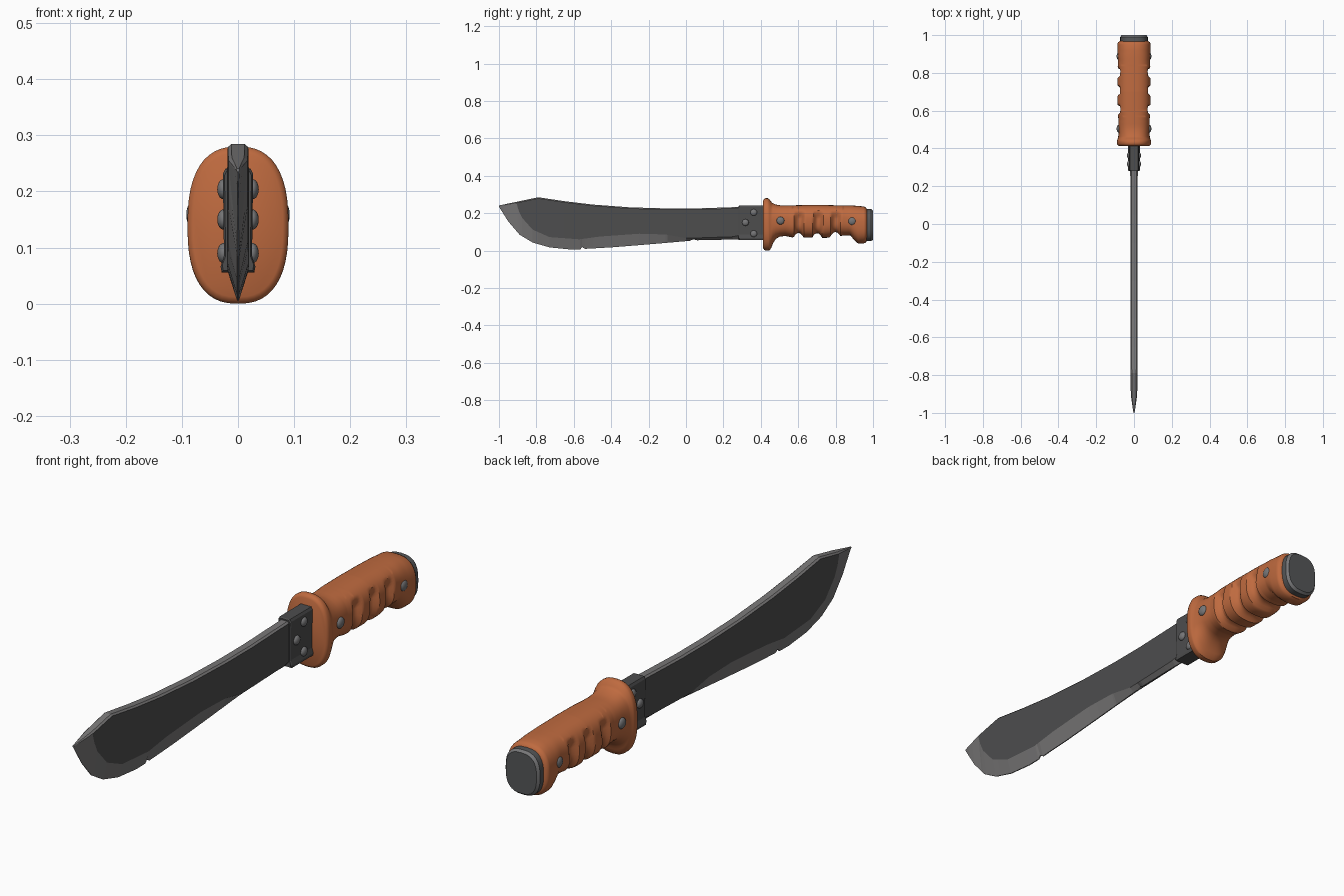
import bpy, bmesh, math

if "Cube" in bpy.data.objects:
    bpy.data.objects.remove(bpy.data.objects["Cube"])


def mat(name, rgb):
    m = bpy.data.materials.new(name)
    m.diffuse_color = (*rgb, 1)
    m.use_nodes = True
    m.node_tree.nodes["Principled BSDF"].inputs["Base Color"].default_value = m.diffuse_color
    return m


DARK = mat("dark steel", (0.075, 0.075, 0.076))
LIGHT = mat("light steel", (0.19, 0.185, 0.186))
ORANGE = mat("orange grip", (0.52, 0.145, 0.05))
RIVET = mat("rivet grey", (0.18, 0.18, 0.185))
CAP = mat("cap grey", (0.09, 0.094, 0.097))


def lerp(table, y):
    """Linear lookup in a table of (y, value) pairs."""
    for (a, va), (b, vb) in zip(table, table[1:]):
        if y <= b:
            f = max(0, (y - a) / (b - a))
            return va + (vb - va) * f
    return table[-1][1]


def loft(name, rings, mats, rule=None, smooth=None):
    """Skin closed rings of points; rule(ring, side) picks the material."""
    bm = bmesh.new()
    vs = [[bm.verts.new(p) for p in r] for r in rings]
    n = len(rings[0])
    for i in range(len(vs) - 1):
        for j in range(n):
            k = (j + 1) % n
            f = bm.faces.new((vs[i][j], vs[i][k], vs[i + 1][k], vs[i + 1][j]))
            if rule:
                f.material_index = rule(i, j)
    bm.faces.new(vs[0])
    bm.faces.new(vs[-1])
    bmesh.ops.recalc_face_normals(bm, faces=bm.faces)
    me = bpy.data.meshes.new(name)
    bm.to_mesh(me)
    bm.free()
    ob = bpy.data.objects.new(name, me)
    bpy.context.collection.objects.link(ob)
    for m in mats:
        me.materials.append(m)
    if smooth:
        bpy.ops.object.select_all(action='DESELECT')
        ob.select_set(True)
        bpy.context.view_layer.objects.active = ob
        bpy.ops.object.shade_smooth_by_angle(angle=math.radians(smooth))
    return ob


def oval(y, w, zb, zt, n=40, e=2.5):
    """Rounded-rectangle ring in the xz plane."""
    pts = []
    for i in range(n):
        a = 2 * math.pi * i / n
        c, s = math.cos(a), math.sin(a)
        pts.append((w * math.copysign(abs(c) ** (2 / e), c), y,
                    (zt + zb) / 2 + (zt - zb) / 2 * math.copysign(abs(s) ** (2 / e), s)))
    return pts


# Blade: spine line, grind line and cutting edge along y
spine = [(-1, .241), (-.79, .285), (-.65, .264), (-.5, .246), (-.3, .231),
         (-.1, .225), (.05, .225), (.2, .23), (.42, .238)]
grind = [(-1, .237), (-.905, .25), (-.895, .215), (-.877, .176), (-.82, .112), (-.73, .072),
         (-.57, .06), (-.46, .075), (-.25, .09), (-.11, .086), (0, .066), (.07, .068),
         (.25, .074), (.28, .08), (.42, .08)]
edge = [(-1, .234), (-.975, .195), (-.95, .155), (-.89, .085), (-.82, .043), (-.73, .017),
        (-.62, .006), (-.565, .007), (-.555, .018), (-.54, .009), (-.4, .017), (-.2, .033),
        (.02, .052), (.04, .06), (.06, .055), (.2, .058), (.42, .058)]
thick = [(-1, .003), (-.905, .017), (-.7, .019), (.42, .02)]
ys = sorted({p[0] for t in (spine, grind, edge) for p in t})
rings = []
for y in ys:
    s, g, e, t = (lerp(k, y) for k in (spine, grind, edge, thick))
    half = [(t * .65, s), (t, s - min(.006, (s - g) * .5)), (t, g), (t * .1, e)]
    rings.append([(x, y, z) for x, z in half] + [(-x, y, z) for x, z in reversed(half)])
loft("blade", rings, [LIGHT, DARK], lambda i, j: 1 if j in (1, 5) and ys[i] > -.91 else 0)

# Riveted collar plate, flared slightly at its foot
rings = []
for y, g in ((.28, .003), (.285, 0), (.42, 0)):
    half = [(.022 - g, .241 - g), (.027 - g, .232 - g), (.025 - g, .085),
            (.031 - g, .066 + g), (.029 - g, .056 + g)]
    rings.append([(x, y, z) for x, z in half] + [(-x, y, z) for x, z in reversed(half)])
loft("collar_plate", rings, [DARK])

# Grip with guard flange, finger grooves and flared butt
top = [(.413, .268), (.418, .276), (.425, .28), (.438, .28), (.448, .272), (.46, .256),
       (.48, .246), (.51, .241), (.7, .244), (.9, .24), (.95, .236), (.962, .23), (.968, .22)]
bottom = [(.413, .012), (.418, .004), (.425, 0), (.445, 0), (.455, .012), (.465, .038),
          (.48, .062), (.5, .074), (.53, .078), (.57, .07), (.75, .068), (.84, .08), (.88, .08),
          (.9, .055), (.92, .038), (.95, .038), (.962, .043), (.968, .055)]
width = [(.413, .08), (.418, .087), (.425, .09), (.442, .09), (.455, .085), (.48, .081),
         (.55, .082), (.6, .088), (.8, .088), (.87, .084), (.92, .088), (.955, .088),
         (.962, .084), (.968, .076)]
ys2 = sorted({p[0] for t in (top, bottom, width) for p in t} | {.54 + .0075 * i for i in range(42)})
rings = []
for y in ys2:
    ring = []
    for x, yy, z in oval(y, lerp(width, y), lerp(bottom, y), lerp(top, y), 48):
        # grooves lean with height and fade out near the top of the grip
        d = min(abs(y - c - .05 * (z - .14)) for c in (.605, .705, .8))
        depth = .024 * max(0, 1 - (d / .025) ** 2) ** .7
        depth *= min(1, max(0, (.215 - z) / .03))
        r = math.hypot(x, z - .155)
        k = 1 - depth / r
        ring.append((x * k, yy, .155 + (z - .155) * k))
    rings.append(ring)
loft("grip", rings, [ORANGE], smooth=40)

# Butt cap with a worn, lighter rim
rings = [oval(y, w, b, t, 32, 2.7) for y, w, b, t in
         ((.955, .073, .05, .222), (.99, .073, .05, .222), (1.0, .065, .058, .214))]
loft("butt_cap", rings, [CAP, RIVET], lambda i, j: 1 if i == 1 else 0, smooth=30)


# Domed rivets on both sides
def rivets(name, y, z, x, r, h):
    for side, s in (("right", 1), ("left", -1)):
        bpy.ops.mesh.primitive_uv_sphere_add(segments=16, ring_count=10, radius=1,
                                             location=(s * x, y, z), rotation=(0, math.pi / 2, 0))
        ob = bpy.context.object
        ob.name = name + "_" + side
        ob.scale = (r, r, h)
        ob.data.materials.append(RIVET)
        bpy.ops.object.shade_smooth()


for i, (y, z) in enumerate(((.362, .204), (.318, .15), (.362, .09))):
    rivets(f"collar_rivet_{i + 1}", y, z, .026, .018, .011)
for i, (y, z) in enumerate(((.505, .16), (.888, .157))):
    rivets(f"grip_rivet_{i + 1}", y, z, .081, .021, .011)
